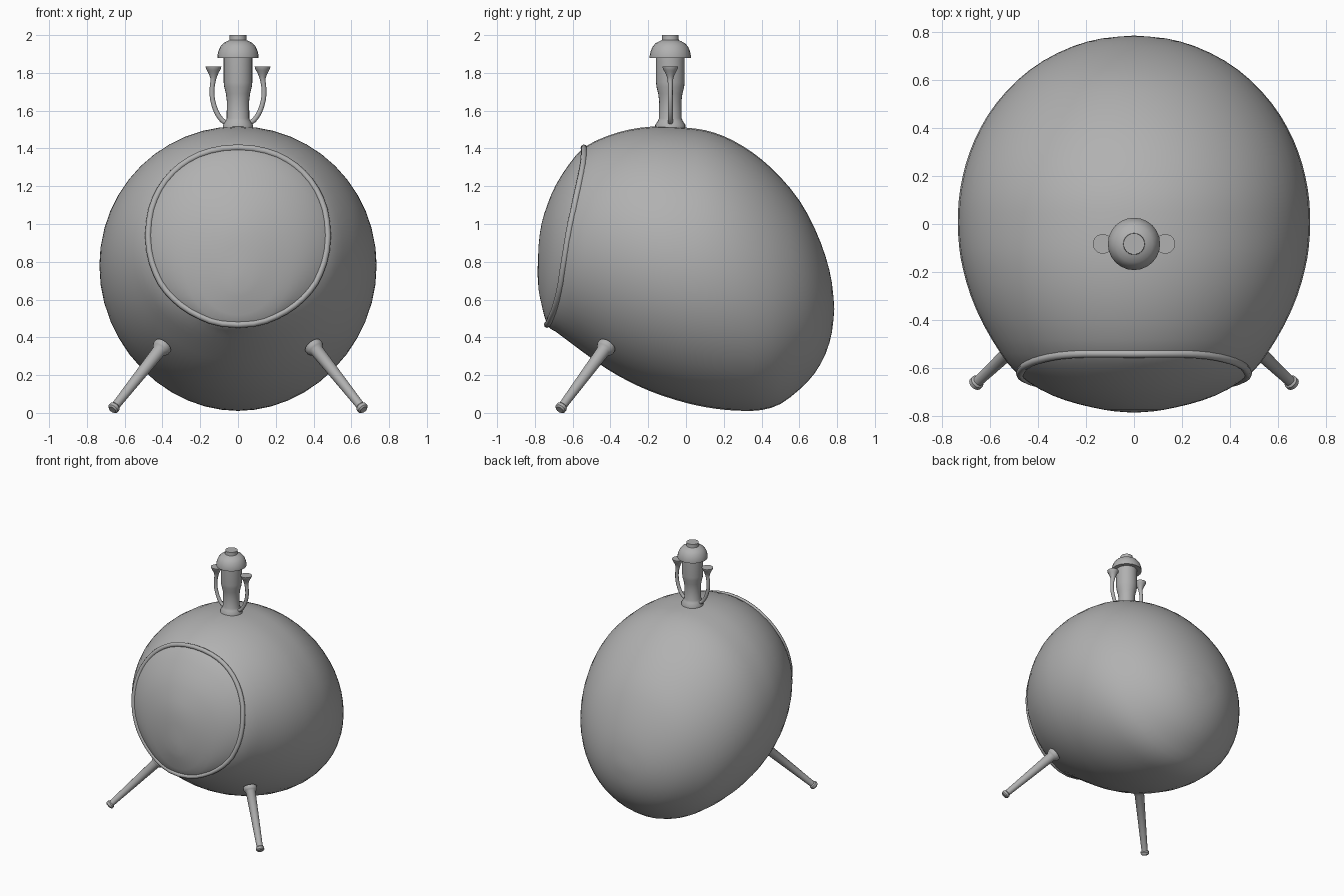
import bpy, bmesh, math
from mathutils import Vector
from mathutils.bvhtree import BVHTree

if "Cube" in bpy.data.objects:
    bpy.data.objects.remove(bpy.data.objects["Cube"])

grey = bpy.data.materials.new("mid_grey")
grey.diffuse_color = (.44, .44, .44, 1)
grey.use_nodes = True
grey.node_tree.nodes["Principled BSDF"].inputs["Base Color"].default_value = grey.diffuse_color


def finish(bm, name, angle=40):
    bmesh.ops.remove_doubles(bm, verts=bm.verts, dist=1e-5)
    bmesh.ops.recalc_face_normals(bm, faces=bm.faces)
    me = bpy.data.meshes.new(name)
    bm.to_mesh(me)
    bm.free()
    me.materials.append(grey)
    ob = bpy.data.objects.new(name, me)
    bpy.context.collection.objects.link(ob)
    bpy.ops.object.select_all(action='DESELECT')
    ob.select_set(True)
    bpy.context.view_layer.objects.active = ob
    bpy.ops.object.shade_smooth_by_angle(angle=math.radians(angle))
    return ob


def loft(name, rings, caps=True, closed=False, angle=40):
    """Skin a list of equally sized point rings."""
    bm = bmesh.new()
    vs = [[bm.verts.new(p) for p in r] for r in rings]
    n = len(vs[0])
    pairs = list(zip(vs, vs[1:])) + ([(vs[-1], vs[0])] if closed else [])
    for a, b in pairs:
        for i in range(n):
            j = (i + 1) % n
            bm.faces.new((a[i], a[j], b[j], b[i]))
    if caps and not closed:
        bm.faces.new(vs[0])
        bm.faces.new(vs[-1])
    return finish(bm, name, angle)


def circle(c, axis, r, n):
    """Ring around an axis; framed on the y direction so tubes never twist."""
    axis = Vector(axis).normalized()
    u = axis.cross(Vector((0, 1, 0))).normalized()
    v = axis.cross(u)
    return [Vector(c) + r * (math.cos(t) * u + math.sin(t) * v)
            for t in (2 * math.pi * i / n for i in range(n))]


def spline(pts, steps):
    """Catmull-Rom through tuples of any length."""
    out = []
    for i in range(len(pts) - 1):
        quad = [pts[max(0, min(len(pts) - 1, i + k))] for k in (-1, 0, 1, 2)]
        for s in range(steps):
            t = s / steps
            out.append(tuple(0.5 * (2*b + (c-a)*t + (2*a-5*b+4*c-d)*t*t + (3*b-a-3*c+d)*t**3)
                             for a, b, c, d in zip(*quad)))
    return out + [tuple(pts[-1])]


def lathe(name, base, axis, profile, n):
    axis = Vector(axis).normalized()
    return loft(name, [circle(Vector(base) + axis * h, axis, r, n) for r, h in profile])


# Egg-shaped body: slices (y, top z, bottom z, half width)
slices = [(-.786, .74, .74, 0), (-.78, .89, .65, .085), (-.765, 1.0, .575, .17),
          (-.735, 1.10, .465, .285), (-.69, 1.205, .43, .39), (-.62, 1.315, .378, .49),
          (-.54, 1.405, .318, .555), (-.42, 1.465, .233, .627), (-.3, 1.50, .165, .68),
          (-.19, 1.515, .115, .712), (-.1, 1.517, .083, .728), (0, 1.51, .053, .734)]
back = [(.1, 1.497, .031), (.2, 1.465, .017), (.3, 1.413, .011), (.4, 1.342, .015),
        (.5, 1.248, .047), (.6, 1.125, .123), (.68, .98, .208), (.74, .825, .315),
        (.773, .685, .43), (.785, .55, .55)]
slices += [(y, a, b, .735 * max(0, 1 - (y / .785) ** 2.08) ** .49) for y, a, b in back]
N = 48
rings = [[Vector((w * math.cos(t), y, (a + b) / 2 + (a - b) / 2 * math.sin(t)))
          for t in (2 * math.pi * i / N for i in range(N))] for y, a, b, w in spline(slices, 2)]
body = loft("body", rings, caps=False, angle=60)
bm = bmesh.new()
bm.from_mesh(body.data)
tree = BVHTree.FromBMesh(bm)
bm.free()

# Window rim lying on the body surface
path = []
M = 48
for i in range(M):
    t = 2 * math.pi * i / M
    c, s = math.cos(t), math.sin(t)
    x = 0.488 * math.copysign(abs(c) ** 0.88, c)
    z = 0.94 + 0.472 * math.copysign(abs(s) ** 0.88, s)
    y = -0.64 + 0.195 * (z - 0.94)
    path.append(tree.find_nearest(Vector((x, y, z)))[0])
loft("window_rim", [circle(path[i], path[(i + 1) % M] - path[i - 1], 0.017, 8) for i in range(M)],
     closed=True, angle=60)

# Two front legs with collar and rounded foot
for sx, side in ((-1, "left"), (1, "right")):
    top, foot = Vector((sx * .397, -.418, .355)), Vector((sx * .664, -.668, .018))
    L = (foot - top).length
    lathe(side + "_leg", top, foot - top,
          [(.050, 0), (.050, .02), (.044, .03), (.035, .04), (.023, L - .05), (.023, L - .03),
           (.030, L - .022), (.030, L - .005), (.022, L + .003)], 16)

# Chimney with domed cap
CY = -.083
lathe("chimney", (0, CY, 0), (0, 0, 1),
      [(.08, 1.50), (.08, 1.525), (.066, 1.545), (.06, 1.56), (.059, 1.65),
       (.064, 1.69), (.073, 1.725), (.076, 1.75), (.076, 1.89)], 24)
lathe("chimney_cap", (0, CY, 0), (0, 0, 1),
      [(.07, 1.883), (.109, 1.88), (.109, 1.892), (.104, 1.915), (.094, 1.938), (.078, 1.957),
       (.055, 1.969), (.045, 1.973), (.044, 1.98), (.044, 2.0)], 24)

# Curved side pipes with flared mouths
for sx, side in ((-1, "left"), (1, "right")):
    pts = [(Vector((sx * x, CY, z)), r) for x, z, r in spline(
        [(.05, 1.53, .013), (.085, 1.55, .013), (.115, 1.595, .013), (.135, 1.66, .013),
         (.137, 1.72, .013), (.131, 1.765, .015), (.13, 1.795, .025), (.13, 1.82, .038),
         (.13, 1.833, .042)], 3)]
    loft(side + "_pipe", [circle(p, pts[min(i + 1, len(pts) - 1)][0] - pts[max(i - 1, 0)][0], r, 12)
                          for i, (p, r) in enumerate(pts)])
